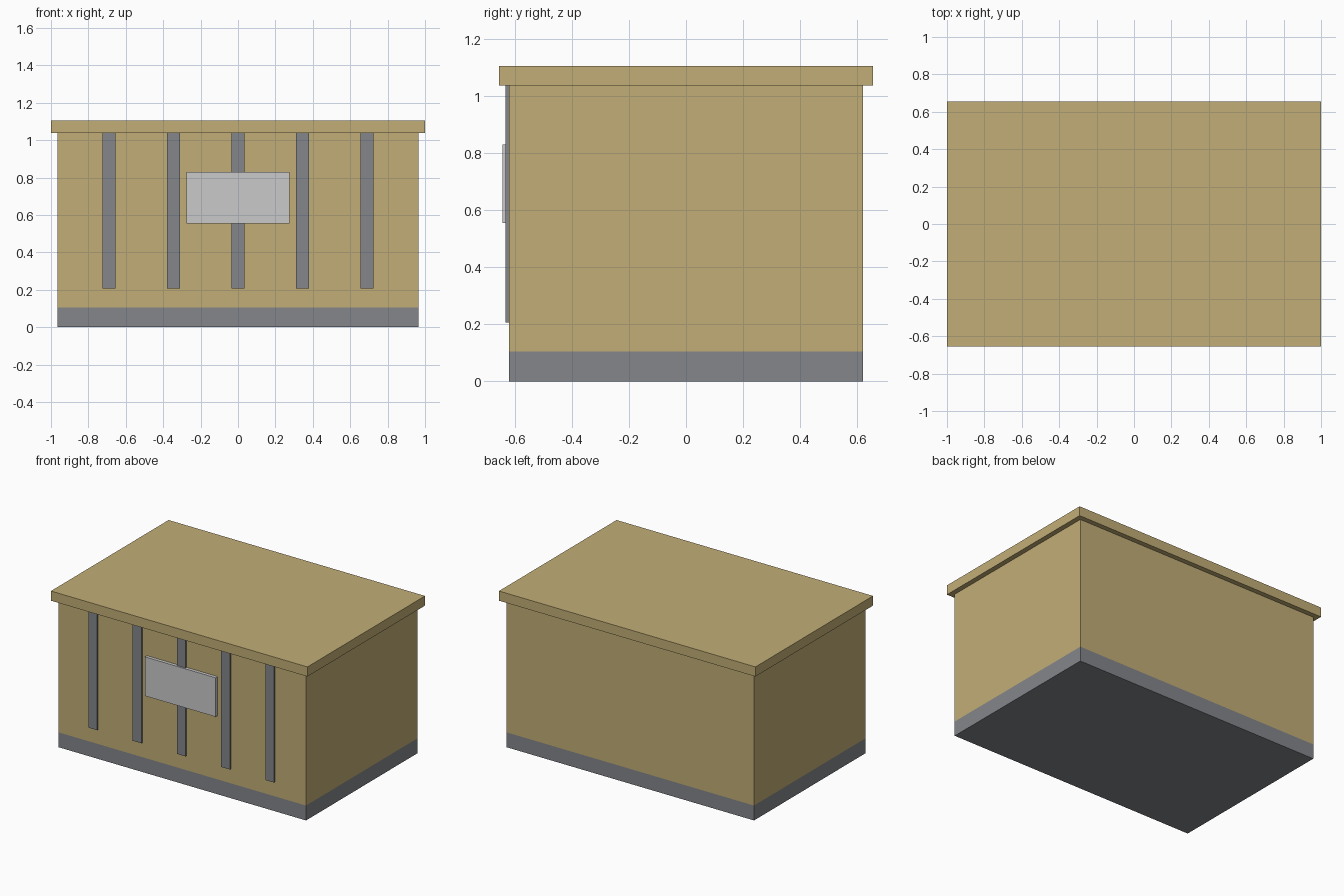
import bpy
import bmesh

cube = bpy.data.objects.get("Cube")
if cube:
    bpy.data.objects.remove(cube, do_unlink=True)


def material(name, color):
    mat = bpy.data.materials.new(name)
    mat.use_nodes = True
    mat.diffuse_color = (*color, 1)
    mat.node_tree.nodes["Principled BSDF"].inputs["Base Color"].default_value = (*color, 1)
    return mat


def box(name, x, y, z, *mats, cut=None):
    """Box from (low, high) ranges; faces below the cut height take the second material."""
    bm = bmesh.new()
    bmesh.ops.create_cube(bm, size=1)
    for v in bm.verts:
        v.co = [r[c > 0] for r, c in zip((x, y, z), v.co)]
    if cut is not None:
        bmesh.ops.bisect_plane(bm, geom=bm.verts[:] + bm.edges[:] + bm.faces[:],
                               plane_co=(0, 0, cut), plane_no=(0, 0, 1))
        for f in bm.faces:
            f.material_index = int(f.calc_center_median().z < cut)
    mesh = bpy.data.meshes.new(name)
    bm.to_mesh(mesh)
    bm.free()
    for m in mats:
        mesh.materials.append(m)
    obj = bpy.data.objects.new(name, mesh)
    bpy.context.collection.objects.link(obj)
    return obj


tan = material("tan", (0.54, 0.42, 0.18))
grey = material("steel grey", (0.23, 0.24, 0.255))
pale = material("pale grey", (0.59, 0.59, 0.59))

FRONT = -0.62
LID_Z = 1.037

# Body with a flush grey plinth band
box("body", (-0.965, 0.965), (FRONT, -FRONT), (0, LID_Z), tan, grey, cut=0.105)

# Overhanging lid
box("lid", (-1, 1), (-0.655, 0.655), (LID_Z, 1.105), tan)

# Vertical strips on the front
for i in range(-2, 3):
    cx = i * 0.345
    box(f"front_strip_{i + 3}", (cx - 0.034, cx + 0.034), (-0.632, FRONT),
        (0.207, LID_Z), grey)

# Blank plate over the strips
box("front_plate", (-0.276, 0.276), (-0.643, FRONT), (0.555, 0.83), pale)
